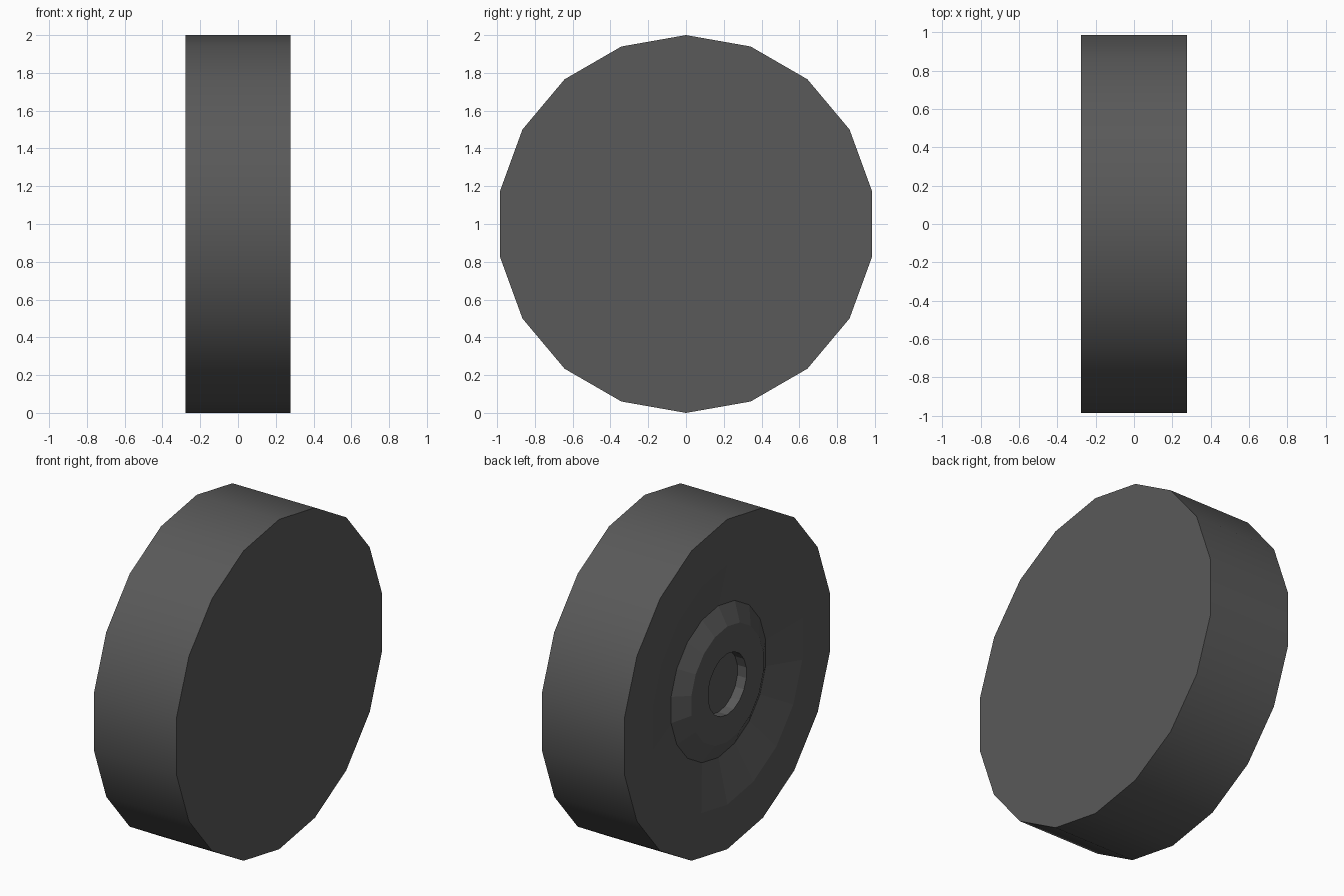
import bpy, bmesh, math

if "Cube" in bpy.data.objects:
    bpy.data.objects.remove(bpy.data.objects["Cube"])

SIDES = 18
HALF = 0.277

# Profile (x, radius) from the flat +x side round to the hub on the -x side
profile = [
    (HALF, 1.0),             # plain side
    (-HALF, 1.0),            # tread
    (-HALF, 0.73),           # sidewall
    (-HALF + 0.06, 0.46),    # dished rim
    (-HALF, 0.35),           # raised hub
    (-HALF, 0.185),          # hub face
    (-HALF + 0.06, 0.185),   # axle hole
]


def ring(bm, x, r):
    pts = []
    for i in range(SIDES):
        a = math.pi / 2 + 2 * math.pi * i / SIDES
        pts.append(bm.verts.new((x, r * math.cos(a), 1 + r * math.sin(a))))
    return pts


bm = bmesh.new()
rings = [ring(bm, x, r) for x, r in profile]
for k, (a, b) in enumerate(zip(rings, rings[1:])):
    for i in range(SIDES):
        j = (i + 1) % SIDES
        f = bm.faces.new((a[i], a[j], b[j], b[i]))
        f.smooth = k == 0    # only the tread is smooth
# Closed plain side and bottom of the axle hole
bm.faces.new(rings[0])
bm.faces.new(rings[-1])
bmesh.ops.recalc_face_normals(bm, faces=bm.faces)

mesh = bpy.data.meshes.new("wheel")
bm.to_mesh(mesh)
bm.free()
wheel = bpy.data.objects.new("wheel", mesh)
bpy.context.collection.objects.link(wheel)

# Dark rubber
mat = bpy.data.materials.new("dark_rubber")
mat.diffuse_color = (0.1, 0.1, 0.1, 1)
mat.use_nodes = True
mat.node_tree.nodes["Principled BSDF"].inputs["Base Color"].default_value = mat.diffuse_color
mesh.materials.append(mat)
